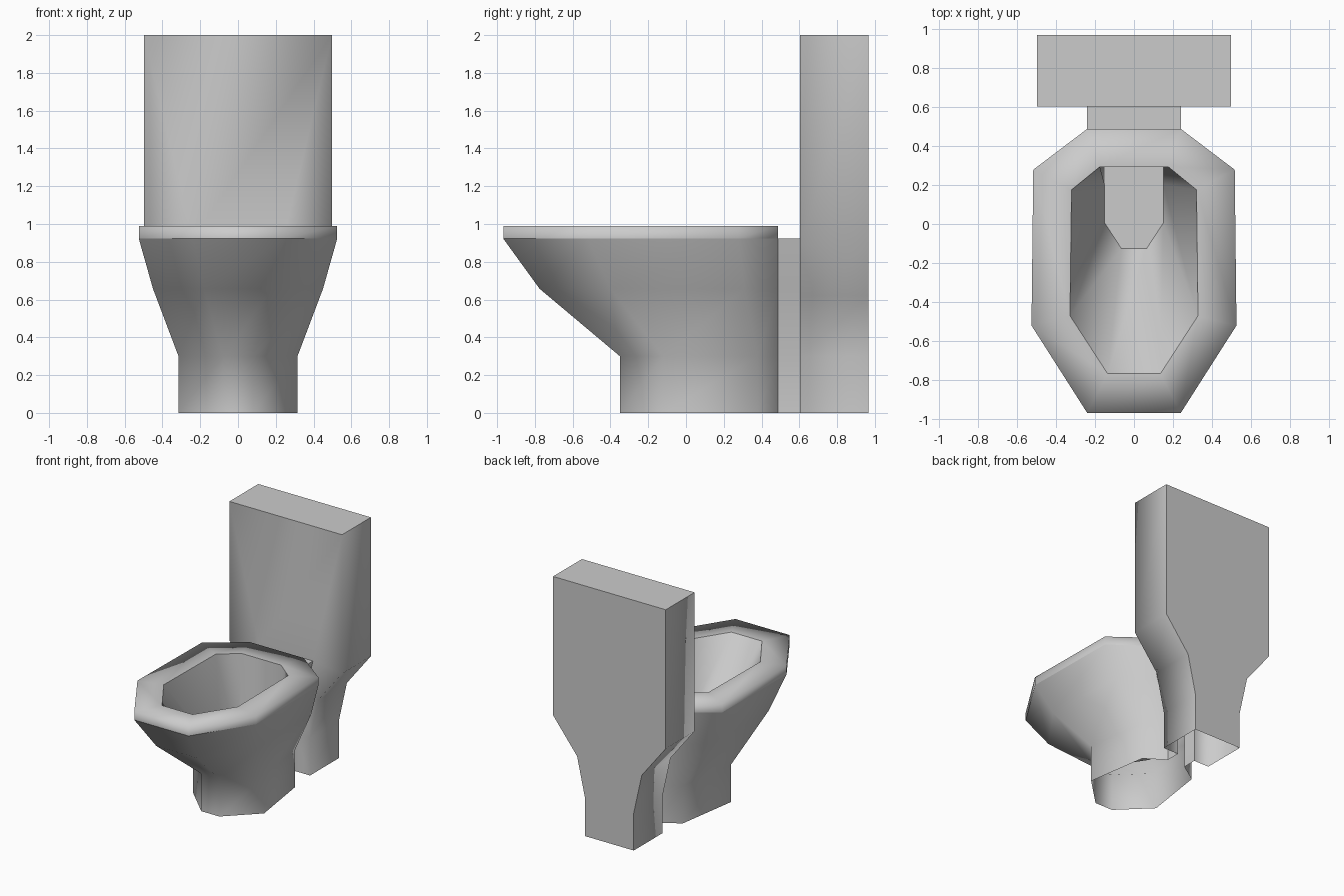
import bpy

if "Cube" in bpy.data.objects:
    bpy.data.objects.remove(bpy.data.objects["Cube"])


def add_mesh(name, verts, faces, flat=()):
    """Make an object; faces are smooth except the indices in flat."""
    mesh = bpy.data.meshes.new(name)
    mesh.from_pydata(verts, [], faces)
    for p in mesh.polygons:
        p.use_smooth = p.index not in flat
        if p.index in flat:
            for k in p.edge_keys:
                for e in mesh.edges:
                    if set(e.vertices) == set(k):
                        e.use_edge_sharp = True
    obj = bpy.data.objects.new(name, mesh)
    bpy.context.collection.objects.link(obj)
    return obj


def octagon(z, *half):
    """Symmetric eight-sided ring from its right half, front to back."""
    return [(x, y, z) for x, y in half] + [(-x, y, z) for x, y in reversed(half)]


def loft(name, rings, skip=(), cap=False):
    """Bridge rings with quads, leaving out skipped columns."""
    n = len(rings[0])
    verts = [v for r in rings for v in r]
    faces = []
    for k in range(len(rings) - 1):
        for i in range(n):
            if i not in skip:
                j = (i + 1) % n
                faces.append((k * n + i, k * n + j, (k + 1) * n + j, (k + 1) * n + i))
    flat = ()
    if cap:
        flat = (len(faces),)
        faces.append(tuple(range((len(rings) - 1) * n, len(rings) * n)))
    return add_mesh(name, verts, faces, flat)


# bowl outside: straight foot flaring to the rim, open below and at the neck
foot = [(0.08, -0.35), (0.315, -0.12), (0.24, 0.38), (0.08, 0.487)]
rim = [(0.24, -0.967), (0.525, -0.52), (0.516, 0.278), (0.24, 0.487)]
loft("bowl_outside", [
    octagon(0, *foot),
    octagon(0.30, *foot),
    octagon(0.657, (0.18, -0.775), (0.45, -0.40), (0.43, 0.31), (0.18, 0.487)),
    octagon(0.922, *rim),
], skip=(3,))

# seat: upright band and flat top
opening = octagon(0.99, (0.135, -0.767), (0.328, -0.47), (0.32, 0.175), (0.175, 0.293))
loft("seat", [octagon(0.922, *rim), octagon(0.99, *rim), opening])

# bowl inside with floor
loft("bowl_inside", [
    opening,
    octagon(0.30, (0.065, -0.125), (0.15, 0.005), (0.15, 0.20), (0.15, 0.293)),
], cap=True)

# neck between bowl and tank
Y0, Y1, Y2 = 0.487, 0.603, 0.967
neck = [(0.08, 0), (0.08, 0.30), (0.18, 0.657), (0.24, 0.922)]
neck_line = neck + [(-x, z) for x, z in reversed(neck)]
m = len(neck_line)
add_mesh("neck",
         [(x, Y0, z) for x, z in neck_line] + [(x, Y1, z) for x, z in neck_line],
         [(i, i + m, i + 1 + m, i + 1) for i in range(m - 1)], flat=(3,))

# tank: tapering outline, open at the bottom, notched where the neck enters
tank = [(0.215, 0), (0.215, 0.30), (0.286, 0.62), (0.498, 0.89), (0.498, 2.0)]
outline = tank + [(-x, z) for x, z in reversed(tank)]
t = len(outline)
verts = [(x, Y1, z) for x, z in outline] + [(x, Y2, z) for x, z in outline]
verts += [(x, Y1, z) for x, z in neck_line]
faces = [(i, i + t, i + 1 + t, i + 1) for i in range(t - 1)]
faces.append(tuple(reversed(range(t, 2 * t))))
flat = (4, t - 1)
# tank front in strips either side of the neck, and the panel above it
n0 = 2 * t
for i in range(3):
    faces.append((i, i + 1, n0 + i + 1, n0 + i))
    a, b = t - 1 - i, n0 + m - 1 - i
    faces.append((a, b, b - 1, a - 1))
faces.append((3, 4, n0 + 3))
faces.append((6, n0 + 4, 5))
faces.append((4, 5, n0 + 4, n0 + 3))
add_mesh("tank", verts, faces, flat)
